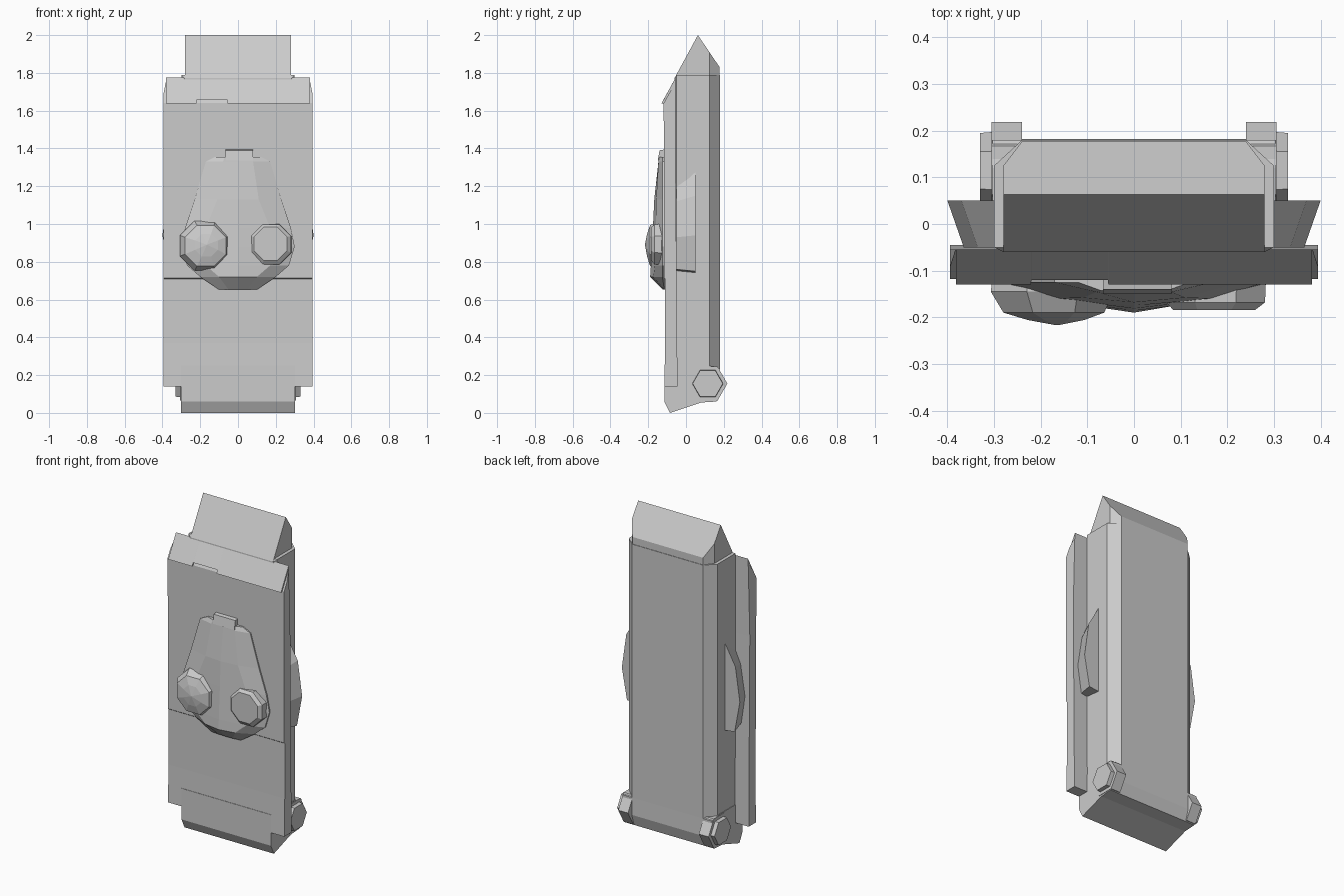
import bpy, bmesh, math
from mathutils import Vector

if "Cube" in bpy.data.objects:
    bpy.data.objects.remove(bpy.data.objects["Cube"])


def finish(name, bm):
    bmesh.ops.remove_doubles(bm, verts=bm.verts, dist=1e-5)
    bmesh.ops.recalc_face_normals(bm, faces=bm.faces)
    me = bpy.data.meshes.new(name)
    bm.to_mesh(me)
    bm.free()
    ob = bpy.data.objects.new(name, me)
    bpy.context.collection.objects.link(ob)
    return ob


def loft_bm(rings):
    """Skin a stack of equal-length point rings and cap both ends."""
    bm = bmesh.new()
    vs = [[bm.verts.new(p) for p in r] for r in rings]
    n = len(rings[0])
    for a, b in zip(vs, vs[1:]):
        for i in range(n):
            j = (i + 1) % n
            bm.faces.new((a[i], a[j], b[j], b[i]))
    bm.faces.new(vs[0])
    bm.faces.new(vs[-1])
    return bm


def loft(name, rings):
    return finish(name, loft_bm(rings))


def along_x(prof, x):
    return [(x, y, z) for y, z in prof]


def ngon(n, r, phase=0.0):
    return [(r * math.cos(2 * math.pi * i / n + phase),
             r * math.sin(2 * math.pi * i / n + phase)) for i in range(n)]


def octagon_y(cx, cz, apothem, y):
    r = apothem / math.cos(math.pi / 8)
    return [(cx + a, y, cz + b) for a, b in ngon(8, r, math.pi / 8)]


def mirrored(half):
    return half + [(-x, y) for x, y in reversed(half)]


# core column with chamfered back corners, cut to a gable top
plan = mirrored([(0.28, -0.06), (0.28, 0.125), (0.24, 0.177)])
bm = loft_bm([[(x, y, z) for x, y in plan] for z in (0.2, 2.2)])
for normal in ((0, -0.23, 0.125), (0, 0.17, 0.115)):
    cut = bmesh.ops.bisect_plane(bm, geom=bm.verts[:] + bm.edges[:] + bm.faces[:],
                                 plane_co=Vector((0, 0.063, 2.0)),
                                 plane_no=Vector(normal), clear_outer=True)
    edges = [e for e in cut['geom_cut'] if isinstance(e, bmesh.types.BMEdge)]
    bmesh.ops.holes_fill(bm, edges=edges)
finish("core_column", bm)

# outer sleeve around the core
plan = mirrored([(0.28, -0.06), (0.30, -0.05), (0.30, 0.125), (0.24, 0.18)])
bm = loft_bm([[(x, y, z) for x, y in plan] for z in (0.22, 2.0)])
for normal in ((0, 0, 1), (0, -0.23, 0.125)):
    cut = bmesh.ops.bisect_plane(bm, geom=bm.verts[:] + bm.edges[:] + bm.faces[:],
                                 plane_co=Vector((0, -0.05, 1.788)),
                                 plane_no=Vector(normal), clear_outer=True)
    edges = [e for e in cut['geom_cut'] if isinstance(e, bmesh.types.BMEdge)]
    bmesh.ops.holes_fill(bm, edges=edges)
finish("sleeve", bm)

# foot block
foot = [(-0.115, 0.25), (-0.115, 0.06), (-0.085, 0.0), (0.08, 0.055),
        (0.16, 0.06), (0.182, 0.13), (0.18, 0.235), (0.12, 0.25)]
loft("foot_block", [along_x(foot, x) for x in (-0.303, 0.303)])

# front plate, edges narrowing near the top
plate = [(-0.045, 0.14), (-0.115, 0.14), (-0.11, 0.37), (-0.11, 0.71),
         (-0.116, 0.715), (-0.118, 1.64), (-0.09, 1.69), (-0.055, 1.75), (-0.055, 1.3)]


def plate_ring(s):
    return [(s * (0.383 if z > 1.7 else 0.394), y, z) for y, z in plate]


loft("front_plate", [plate_ring(-1), plate_ring(1)])

# sloped cap with a chipped lower edge
def cap_ring(x, lip_y, lip_z):
    return along_x([(-0.055, 1.775), (lip_y, lip_z), (-0.112, lip_z), (-0.055, 1.7)], x)


full, chip = (-0.13, 1.638), (-0.12, 1.657)
loft("top_cap", [cap_ring(-0.382, *full), cap_ring(-0.221, *full), cap_ring(-0.22, *chip),
                 cap_ring(-0.056, *chip), cap_ring(-0.055, *full), cap_ring(0.382, *full)])

# side fins and corner bolts
fin_back = [(0.28, 1.31), (0.37, 1.15), (0.40, 0.94), (0.365, 0.75), (0.28, 0.74)]
fin_front = [(0.28, 1.24), (0.335, 1.12), (0.365, 0.93), (0.34, 0.76), (0.28, 0.75)]
for s, side in ((-1, "left"), (1, "right")):
    loft(side + "_fin", [[(s * x, 0.05, z) for x, z in fin_back],
                         [(s * x, -0.05, z) for x, z in fin_front]])
    loft(side + "_bolt", [[(s * x, 0.115 + a, 0.155 + b) for a, b in ngon(6, r)]
                          for x, r in ((0.24, 0.104), (0.306, 0.104),
                                       (0.306, 0.082), (0.33, 0.08))])

# faceted bulge: z, half width, shoulder x, shoulder y, ridge y
bulge = [(1.355, 0.12, 0.07, -0.143, -0.143), (1.33, 0.17, 0.08, -0.146, -0.144),
         (1.13, 0.23, 0.11, -0.158, -0.168), (0.98, 0.28, 0.17, -0.16, -0.175),
         (0.88, 0.30, 0.19, -0.16, -0.181), (0.78, 0.27, 0.17, -0.165, -0.186),
         (0.72, 0.20, 0.10, -0.173, -0.19), (0.652, 0.10, 0.05, -0.12, -0.122)]
loft("face_bulge", [[(-w, -0.10, z), (-w, -0.125 if z > 0.7 else -0.115, z), (-m, ym, z),
                     (0, yr, z), (m, ym, z), (w, -0.125 if z > 0.7 else -0.115, z),
                     (w, -0.10, z)] for z, w, m, ym, yr in bulge])

# small clip above the bulge
clip = [(-0.11, 1.395), (-0.14, 1.39), (-0.15, 1.335), (-0.11, 1.335)]
loft("clip", [along_x(clip, x) for x in (-0.066, 0.08)])

# domed eye and flat eye
loft("domed_eye", [octagon_y(-0.175, 0.885, 0.128, -0.11), octagon_y(-0.175, 0.885, 0.132, -0.145),
                   octagon_y(-0.172, 0.885, 0.108, -0.19), octagon_y(-0.167, 0.888, 0.06, -0.206),
                   octagon_y(-0.165, 0.89, 0.002, -0.217)])
loft("flat_eye", [octagon_y(0.175, 0.892, 0.108, -0.11), octagon_y(0.175, 0.892, 0.106, -0.168),
                  octagon_y(0.172, 0.895, 0.088, -0.184)])
